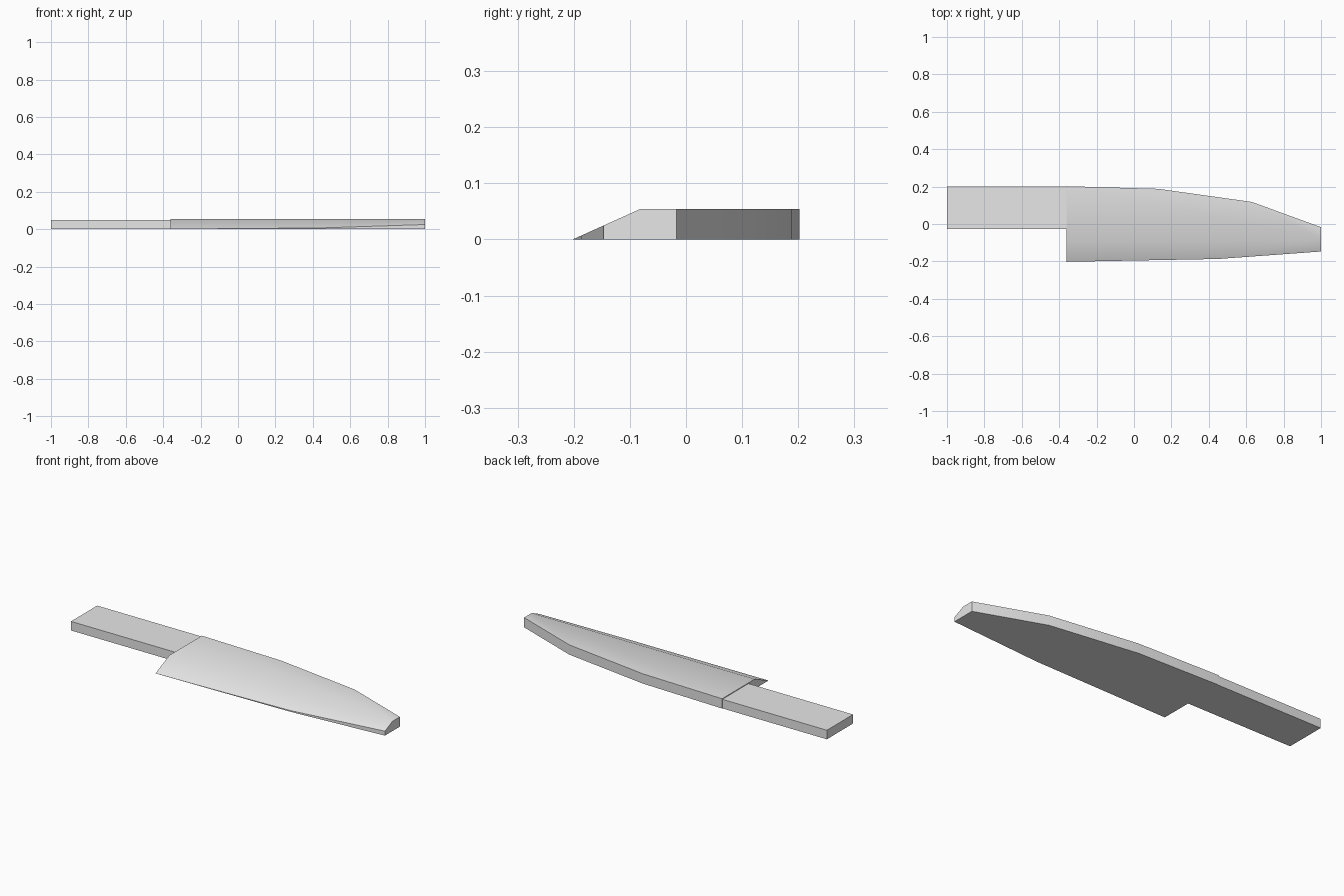
import bpy, bmesh, math
from mathutils import Vector

cube = bpy.data.objects.get("Cube")
if cube:
    bpy.data.objects.remove(cube, do_unlink=True)

grey = bpy.data.materials.new("plain grey")
grey.use_nodes = True
grey.diffuse_color = (0.8, 0.8, 0.8, 1)
bsdf = next(n for n in grey.node_tree.nodes if n.type == "BSDF_PRINCIPLED")
bsdf.inputs["Base Color"].default_value = (0.8, 0.8, 0.8, 1)


def slab(outline, height):
    """Extrude a flat outline upwards from the ground."""
    bm = bmesh.new()
    face = bm.faces.new([bm.verts.new((x, y, 0)) for x, y in outline])
    grown = bmesh.ops.extrude_face_region(bm, geom=[face], use_keep_orig=True)
    top = [v for v in grown["geom"] if isinstance(v, bmesh.types.BMVert)]
    bmesh.ops.translate(bm, verts=top, vec=(0, 0, height))
    return bm


def finish(bm, name):
    bmesh.ops.recalc_face_normals(bm, faces=bm.faces)
    mesh = bpy.data.meshes.new(name)
    bm.to_mesh(mesh)
    bm.free()
    mesh.materials.append(grey)
    obj = bpy.data.objects.new(name, mesh)
    bpy.context.collection.objects.link(obj)
    return obj


# Handle: a plain bar flush with the spine side
ROOT = -0.362
finish(slab([(-1, -0.028), (ROOT, -0.028), (ROOT, 0.2), (-1, 0.2)], 0.05), "handle")

# Blade: tapering outline with a blunt tip
THICK, EDGE_Y, SHOULDER_Y = 0.054, -0.202, -0.082
blade_bm = slab([(ROOT, EDGE_Y), (0.45, -0.187), (1, -0.147), (1, -0.017),
                 (0.63, 0.118), (0.13, 0.188), (ROOT, 0.202)], THICK)

# Sloped cutting side, sliced off by one plane
bmesh.ops.bisect_plane(
    blade_bm, geom=blade_bm.verts[:] + blade_bm.edges[:] + blade_bm.faces[:],
    dist=1e-5, plane_co=(0, EDGE_Y, 0),
    plane_no=Vector((0, -THICK, SHOULDER_Y - EDGE_Y)).normalized(), clear_outer=True)
bmesh.ops.holes_fill(blade_bm, edges=[e for e in blade_bm.edges if e.is_boundary], sides=0)
blade = finish(blade_bm, "blade")

# Soft shading over the slope, crisp outer edges
bpy.ops.object.select_all(action="DESELECT")
blade.select_set(True)
bpy.context.view_layer.objects.active = blade
bpy.ops.object.shade_smooth_by_angle(angle=math.radians(30))
